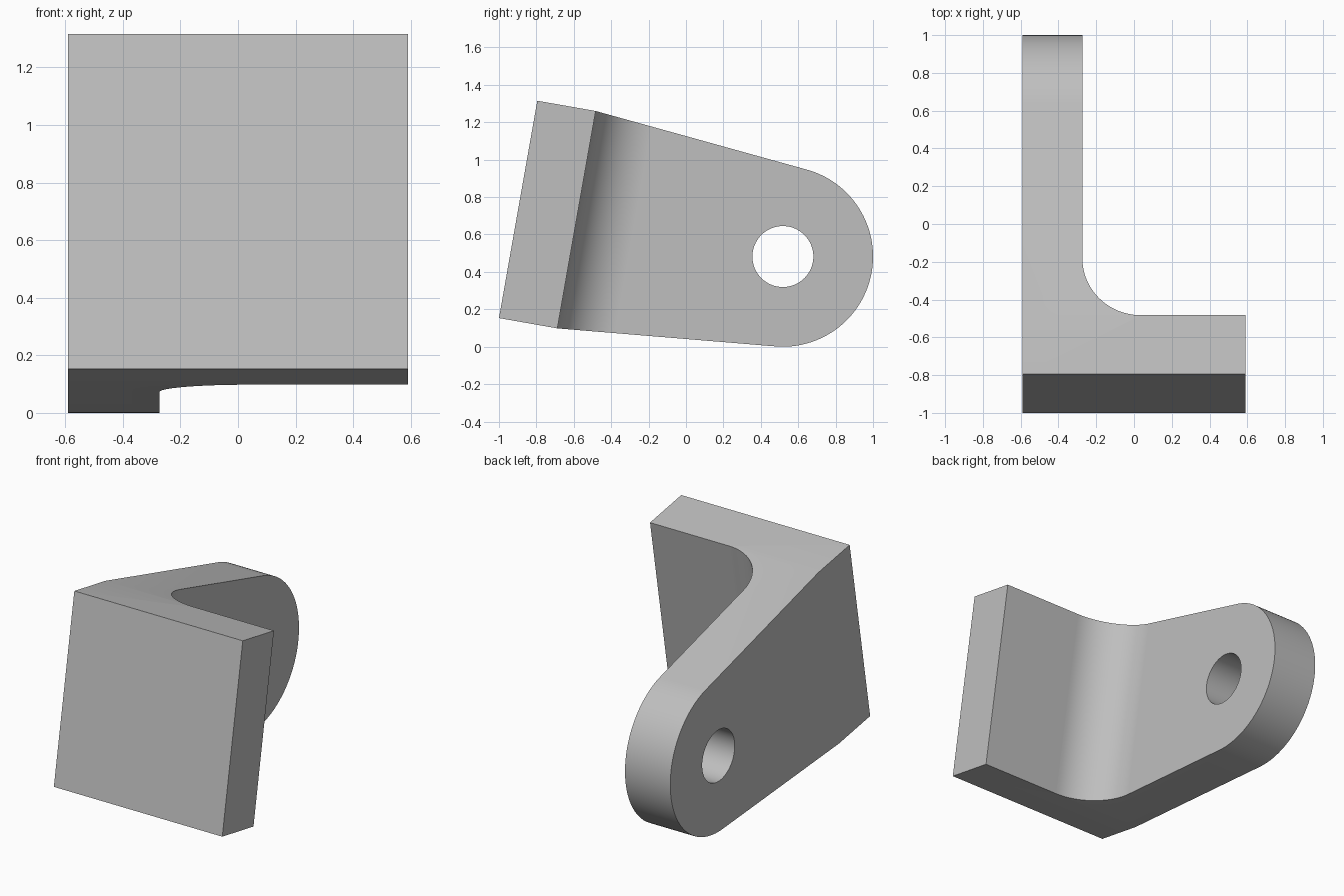
import bpy, bmesh
from math import sin, cos, radians, atan2, acos, pi, hypot
from mathutils import Vector

if "Cube" in bpy.data.objects:
    bpy.data.objects.remove(bpy.data.objects["Cube"], do_unlink=True)

HALF = 0.59                       # half width of the square plate
THICK = 0.317                     # plate and lug thickness
FILLET = 0.31
TILT = radians(10)
EYE, EYE_R, HOLE_R = (0.518, 0.482), 0.482, 0.163
up = Vector((0, sin(TILT), cos(TILT)))        # along the tilted plate
back = Vector((0, cos(TILT), -sin(TILT)))     # through its thickness
side = Vector((1, 0, 0))

grey = bpy.data.materials.new("plain grey")
grey.use_nodes = True
colour = (0.52, 0.52, 0.52, 1)
grey.diffuse_color = colour
grey.node_tree.nodes["Principled BSDF"].inputs["Base Color"].default_value = colour


def prism(name, points, depth):
    """Solid made by sweeping a closed outline along a vector."""
    bm = bmesh.new()
    face = bm.faces.new([bm.verts.new(p) for p in points])
    swept = bmesh.ops.extrude_face_region(bm, geom=[face])["geom"]
    bmesh.ops.translate(bm, vec=depth, verts=[v for v in swept if isinstance(v, bmesh.types.BMVert)])
    bmesh.ops.recalc_face_normals(bm, faces=bm.faces)
    mesh = bpy.data.meshes.new(name)
    bm.to_mesh(mesh)
    bm.free()
    mesh.materials.append(grey)
    obj = bpy.data.objects.new(name, mesh)
    bpy.context.collection.objects.link(obj)
    return obj


def arc(radius, start, end, steps):
    angles = [start + (end - start) * i / steps for i in range(steps + 1)]
    return [(radius * cos(a), radius * sin(a)) for a in angles]


def tangent_angle(p, sign):
    """Angle on the rounded end where the line from p touches it."""
    dy, dz = p.y - EYE[0], p.z - EYE[1]
    return atan2(dz, dy) + sign * acos(EYE_R / hypot(dy, dz))


def cut(target, cutter):
    cutter.hide_render = True
    mod = target.modifiers.new("cut", 'BOOLEAN')
    mod.operation, mod.solver, mod.object = 'DIFFERENCE', 'EXACT', cutter
    bpy.context.view_layer.objects.active = target
    bpy.ops.object.modifier_apply(modifier=mod.name)
    bpy.data.objects.remove(cutter, do_unlink=True)


# Side outline: tilted plate running tangentially into the rounded eye
low_front = Vector((-HALF, -1, 0.153))
top_front = low_front + up * 2 * HALF
low_back, top_back = low_front + back * THICK, top_front + back * THICK
start = tangent_angle(low_back, 1) - 2 * pi
end = tangent_angle(top_back, -1)
while start > end:
    start -= 2 * pi
while end - start > 2 * pi:
    start += 2 * pi
eye = [Vector((-HALF, EYE[0] + y, EYE[1] + z)) for y, z in arc(EYE_R, start, end, 64)]
bracket = prism("angle_bracket", [top_front, low_front, low_back] + eye + [top_back], side * 2 * HALF)

# Space behind the plate, leaving the lug and its inner fillet
inner = -HALF + THICK
corner = [(inner + FILLET + x, FILLET + y) for x, y in arc(FILLET, pi, 1.5 * pi, 32)]
section = [(1, 3), (inner, 3)] + corner + [(1, 0)]
origin = Vector((0, low_back.y, low_back.z)) - up * 1.5
cut(bracket, prism("back_space", [origin + side * x + back * v for x, v in section], up * 4))

# Through hole in the eye
ring = arc(HOLE_R, 0, 2 * pi, 64)[:-1]
cut(bracket, prism("pin_hole", [Vector((-1, EYE[0] + y, EYE[1] + z)) for y, z in ring], side * 2))

# Smooth curved faces with crisp edges
bpy.ops.object.select_all(action='DESELECT')
bracket.select_set(True)
bpy.context.view_layer.objects.active = bracket
bpy.ops.object.shade_smooth_by_angle(angle=radians(30))
weighted = bracket.modifiers.new("even shading", 'WEIGHTED_NORMAL')
weighted.keep_sharp = True
